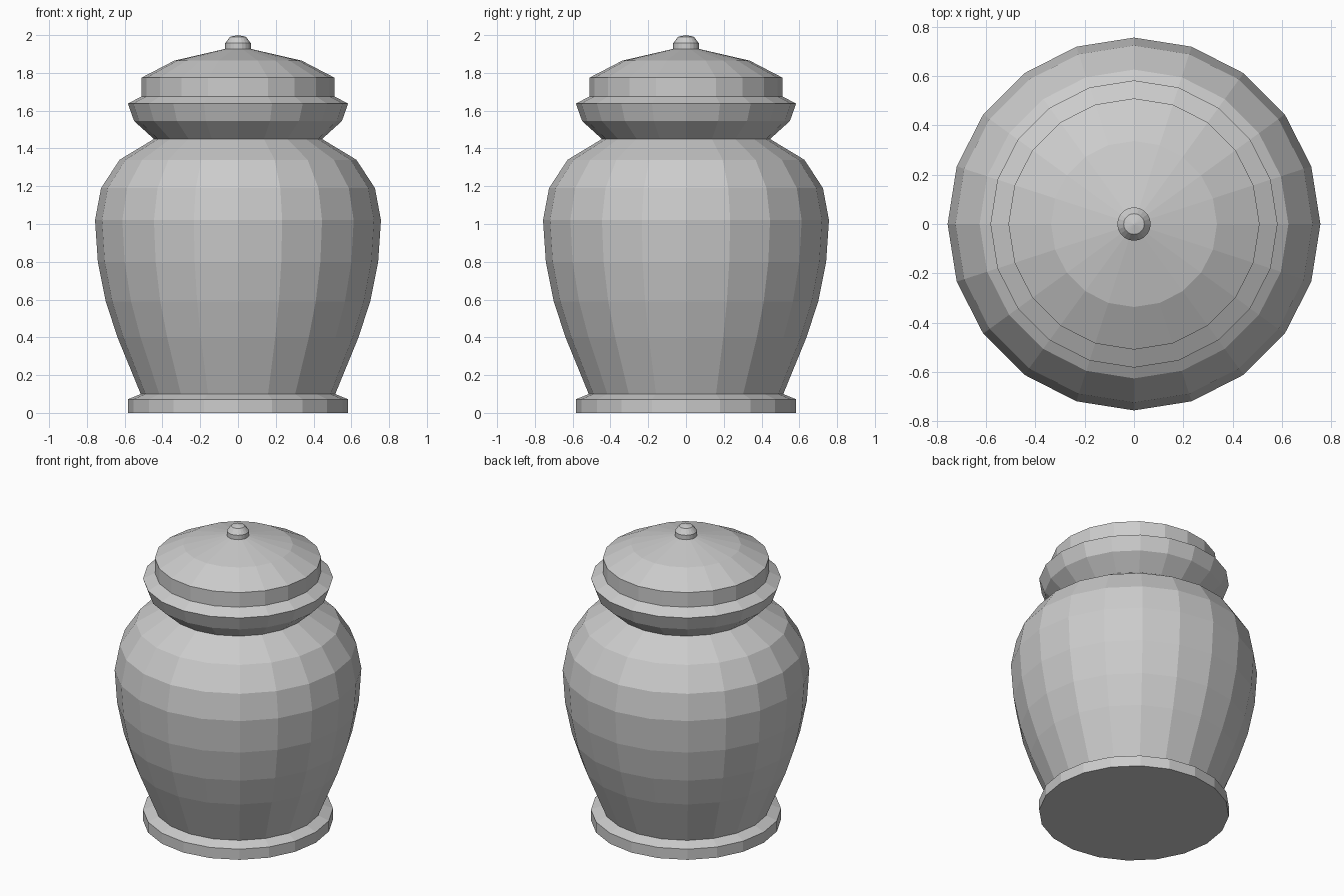
import bpy, bmesh, math

if "Cube" in bpy.data.objects:
    bpy.data.objects.remove(bpy.data.objects["Cube"])

SIDES = 20


def lathe(name, profile):
    """Spin (radius, z) points around z; a radius of 0 closes to a single point."""
    bm = bmesh.new()
    rings = []
    for r, z in profile:
        if r == 0:
            rings.append([bm.verts.new((0, 0, z))])
        else:
            rings.append([bm.verts.new((r * math.cos(2 * math.pi * i / SIDES),
                                        r * math.sin(2 * math.pi * i / SIDES), z))
                          for i in range(SIDES)])
    for a, b in zip(rings, rings[1:]):
        for i in range(SIDES):
            j = (i + 1) % SIDES
            if len(a) == 1:
                bm.faces.new((a[0], b[j], b[i]))
            elif len(b) == 1:
                bm.faces.new((a[i], a[j], b[0]))
            else:
                bm.faces.new((a[i], a[j], b[j], b[i]))
    mesh = bpy.data.meshes.new(name)
    bm.to_mesh(mesh)
    bm.free()
    obj = bpy.data.objects.new(name, mesh)
    bpy.context.collection.objects.link(obj)
    return obj


# Foot ring with closed underside
lathe("foot", [(0, 0), (0.583, 0), (0.583, 0.072), (0.515, 0.10)])

# Bulging jar body up to the neck
lathe("body", [(0.515, 0.10), (0.638, 0.40), (0.70, 0.59), (0.742, 0.80), (0.757, 1.02),
               (0.725, 1.19), (0.627, 1.34), (0.445, 1.45)])

# Flared rim above the neck
lathe("rim", [(0.445, 1.45), (0.55, 1.545), (0.583, 1.637), (0.51, 1.676)])

# Lid with upright band and shallow dome
lathe("lid", [(0.51, 1.676), (0.51, 1.775), (0.337, 1.865), (0.068, 1.927)])

# Knob on top of the lid
lathe("knob", [(0.068, 1.927), (0.068, 1.957), (0.042, 1.991), (0, 2.0)])
